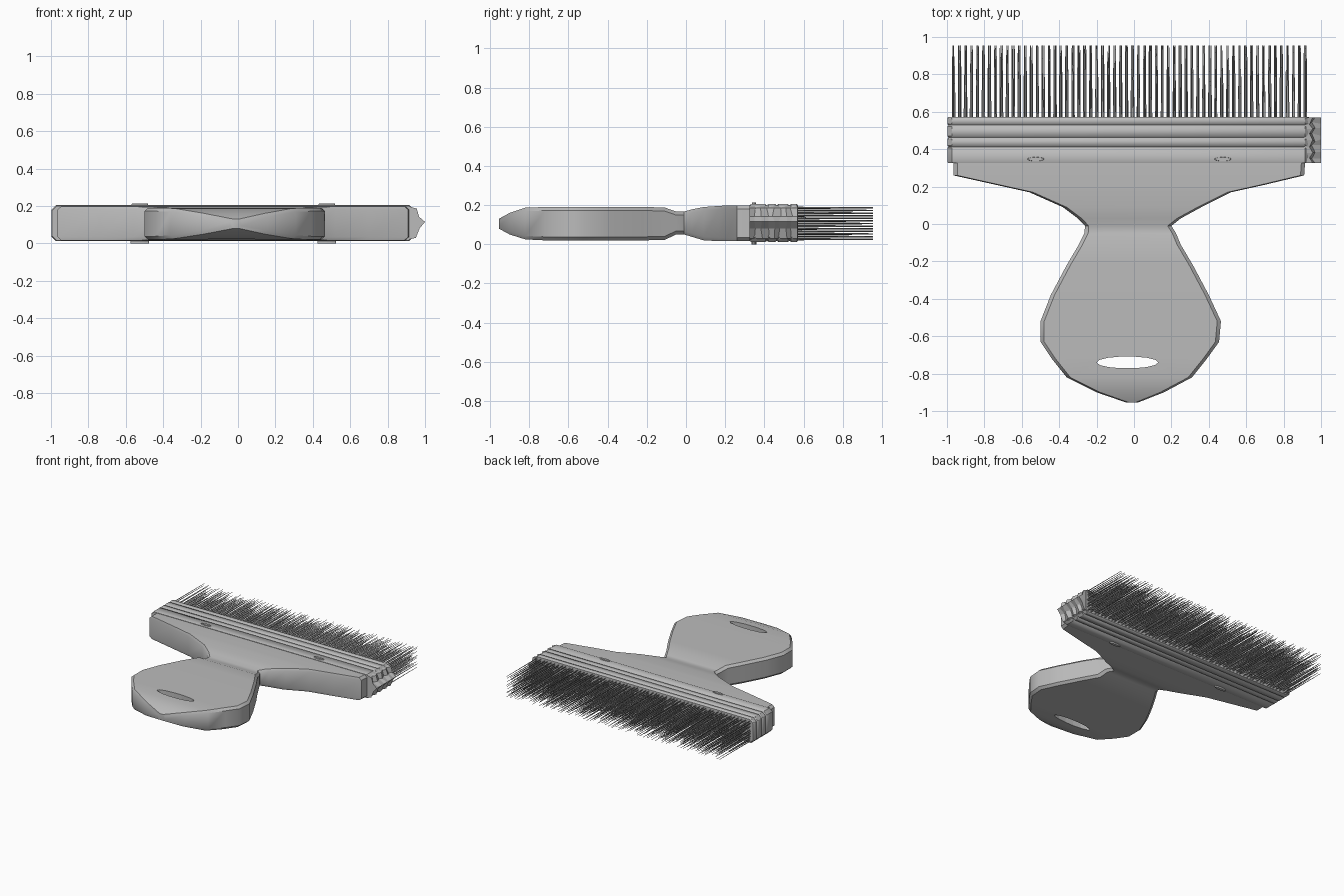
import bpy, bmesh, math, random
from mathutils import Vector, Matrix

random.seed(4)
cube = bpy.data.objects.get("Cube")
if cube:
    bpy.data.objects.remove(cube, do_unlink=True)

GREY = (0.5, 0.5, 0.5, 1)
grey = bpy.data.materials.new("brush_grey")
grey.use_nodes = True
grey.diffuse_color = GREY
grey.node_tree.nodes["Principled BSDF"].inputs["Base Color"].default_value = GREY


def finish(bm, name, smooth=None):
    bmesh.ops.recalc_face_normals(bm, faces=bm.faces)
    mesh = bpy.data.meshes.new(name)
    bm.to_mesh(mesh)
    bm.free()
    mesh.materials.append(grey)
    ob = bpy.data.objects.new(name, mesh)
    bpy.context.collection.objects.link(ob)
    if smooth:
        bpy.ops.object.select_all(action='DESELECT')
        ob.select_set(True)
        bpy.context.view_layer.objects.active = ob
        bpy.ops.object.shade_smooth_by_angle(angle=math.radians(smooth))
    return ob


def skin(bm, rings):
    """Join closed rings of points into a capped solid."""
    loops = [[bm.verts.new(p) for p in ring] for ring in rings]
    n = len(loops[0])
    for a, b in zip(loops, loops[1:]):
        for i in range(n):
            j = (i + 1) % n
            bm.faces.new((a[i], a[j], b[j], b[i]))
    bm.faces.new(loops[0])
    bm.faces.new(loops[-1])


def chamfered(y, left, right, low, high, cx, cz):
    """Rectangle across the brush at depth y with cut corners."""
    return [(left + cx, y, low), (right - cx, y, low),
            (right, y, low + cz), (right, y, high - cz),
            (right - cx, y, high), (left + cx, y, high),
            (left, y, high - cz), (left, y, low + cz)]


# Handle: stations of y, left edge, right edge, bottom, top
stations = [
    (-.955, -.04, .02, .08, .13), (-.9, -.2, .16, .05, .16),
    (-.82, -.36, .31, .025, .187), (-.72, -.44, .39, .02, .19),
    (-.63, -.5, .455, .02, .19), (-.52, -.5, .465, .02, .19),
    (-.38, -.445, .4, .02, .19), (-.22, -.36, .315, .02, .19),
    (-.11, -.295, .25, .022, .188), (-.05, -.265, .225, .05, .167),
    (-.01, -.262, .2, .05, .167), (.03, -.3, .25, .038, .178),
    (.09, -.38, .36, .02, .19), (.17, -.56, .52, .016, .196),
    (.21, -.74, .7, .016, .198), (.26, -.965, .91, .016, .198),
    (.33, -.965, .915, .016, .198), (.5, -.965, .915, .02, .19)]
bm = bmesh.new()
skin(bm, [chamfered(y, l, r, lo, hi, min(.02, (r - l) / 4), min(.018, (hi - lo) / 4))
          for y, l, r, lo, hi in stations])
handle = finish(bm, "handle", 35)

# Lens shaped hanging hole
bm = bmesh.new()
lens = [(-.035 + .165 * math.cos(t), -.74 + .032 * math.sin(t))
        for t in (i * math.tau / 14 for i in range(14))]
skin(bm, [[(x, y, z) for x, y in lens] for z in (-.1, .3)])
cutter = finish(bm, "hole_cutter")
cutter.hide_render = True
cutter.hide_viewport = True
cut = handle.modifiers.new("hanging_hole", 'BOOLEAN')
cut.object = cutter
cut.operation = 'DIFFERENCE'
cut.solver = 'EXACT'

# Ferrule: a shell with shallow grooves pressed along its length
bm = bmesh.new()
rings = []
for y, dent in ((.325, .004), (.335, 0), (.405, 0), (.413, .006), (.421, 0),
                (.455, 0), (.463, .006), (.471, 0), (.52, 0), (.528, .006),
                (.536, 0), (.565, 0), (.572, .005)):
    rings.append(chamfered(y, -.998 + dent, .94 - dent, .012 + dent,
                           .205 - dent, .025, .025))
skin(bm, rings)
finish(bm, "ferrule", 40)

# Folded seam at one end, pinched in and out along its length
bm = bmesh.new()
section = [(.91, .02), (.945, .03), (.965, .08), (1.0, .115),
           (.962, .142), (.95, .185), (.91, .2)]
rings = []
for i in range(9):
    y = .325 + i * .0306
    pinch = -.012 if i % 2 else .006
    rings.append([(x + (pinch if .92 < x < .99 else 0),
                   y + (random.uniform(-.008, .008) if 0 < i < 8 else 0), z)
                  for x, z in section])
skin(bm, rings)
finish(bm, "ferrule_folded_seam")

# Rivets on both broad faces
for face, z in (("top", .204), ("bottom", .009)):
    for side, x in (("right", -.525), ("left", .475)):
        bm = bmesh.new()
        bmesh.ops.create_cone(bm, cap_ends=True, segments=12, radius1=.05,
                              radius2=.05 if face == "bottom" else .042, depth=.018,
                              matrix=Matrix.Translation((x, .347, z))
                              @ Matrix.Diagonal((1, .24, 1, 1)))
        finish(bm, f"rivet_{face}_{side}")

# Bristles: thin tapered needles in a regular stack of rows
COLUMNS, ROWS = 60, 13
bm = bmesh.new()
for c in range(COLUMNS):
    for r in range(ROWS):
        x = -.965 + 1.88 * c / (COLUMNS - 1) + random.uniform(-.007, .007)
        z = .026 + .16 * r / (ROWS - 1) + random.uniform(-.002, .002)
        tip = .955 if random.random() < .6 else random.uniform(.8, .955)
        rings = []
        for y, radius in ((.55, .0045), (tip, .0018)):
            rings.append([(x + radius * math.cos(a), y, z + radius * math.sin(a))
                          for a in (math.tau * k / 3 for k in range(3))])
        skin(bm, rings)
finish(bm, "bristles")
